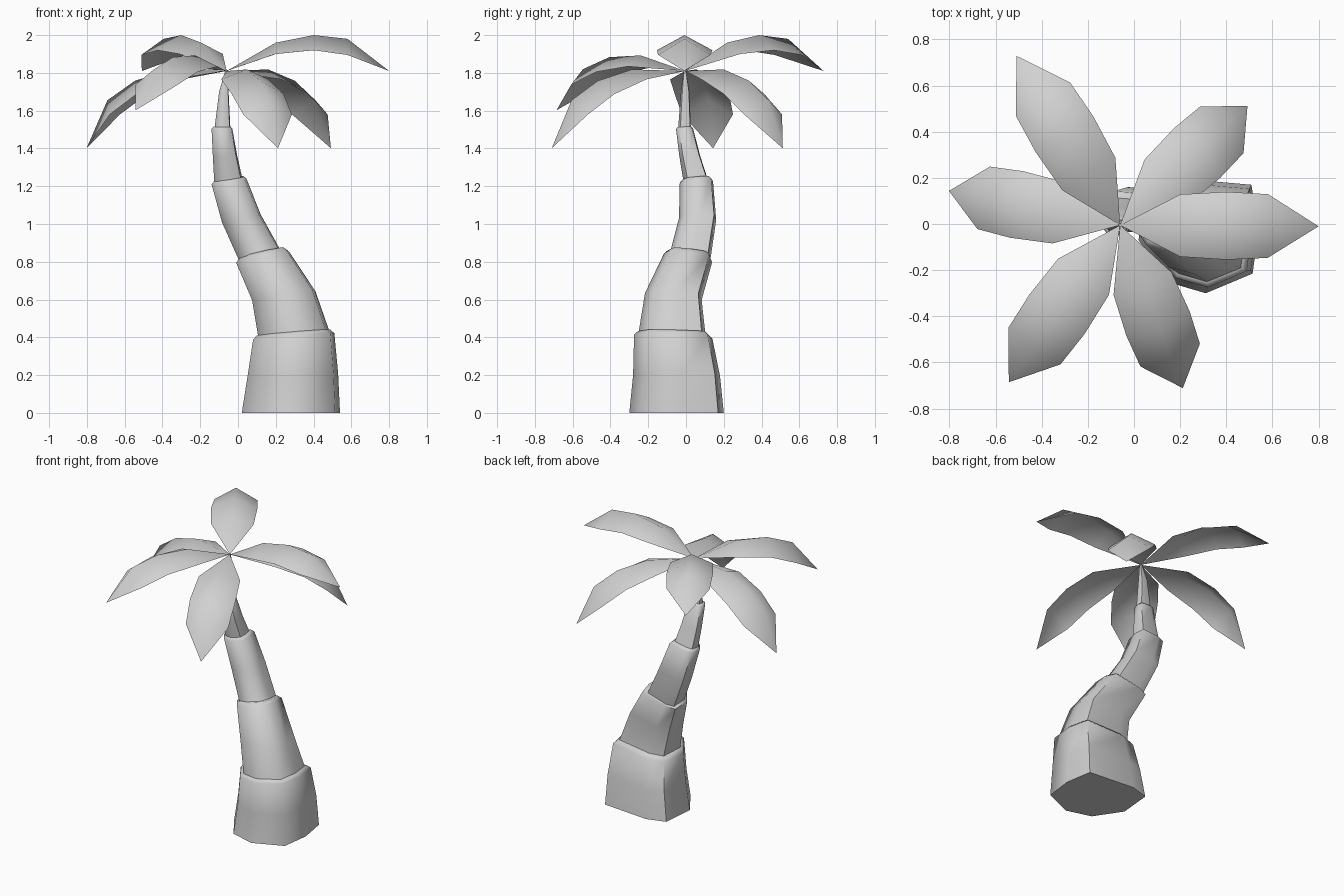
import bpy, bmesh, math
from mathutils import Matrix, Vector

if "Cube" in bpy.data.objects:
    bpy.data.objects.remove(bpy.data.objects["Cube"], do_unlink=True)

grey = bpy.data.materials.new("light_grey")
grey.use_nodes = True
COL = (0.64, 0.64, 0.64, 1)
grey.diffuse_color = COL
grey.node_tree.nodes["Principled BSDF"].inputs["Base Color"].default_value = COL


def finish(bm, name, angle):
    if name.startswith("trunk"):
        bmesh.ops.recalc_face_normals(bm, faces=bm.faces)
    mesh = bpy.data.meshes.new(name)
    bm.to_mesh(mesh)
    bm.free()
    mesh.materials.append(grey)
    ob = bpy.data.objects.new(name, mesh)
    bpy.context.collection.objects.link(ob)
    bpy.ops.object.select_all(action='DESELECT')
    ob.select_set(True)
    bpy.context.view_layer.objects.active = ob
    bpy.ops.object.shade_smooth_by_angle(angle=math.radians(angle))
    return ob


# Uneven eight-sided trunk cross-section, in units of the half widths
SECTION = [(1, .12), (.88, .88), (-.42, 1), (-.92, .84),
           (-1, -.08), (-.54, -.8), (.12, -1), (.9, -.66)]


def trunk_segment(name, rings, lip=0.02):
    """Each ring: x min, x max, y min, y max, z, slope along x, slope along y."""
    x0, x1, y0, y1, z, sx, sy = rings[-1]
    # rolled-in rim on top
    if lip:
        rings = rings + [(x0 + lip, x1 - lip, y0 + lip, y1 - lip, z + lip, sx, sy)]
    bm = bmesh.new()
    loops = []
    for x0, x1, y0, y1, z, sx, sy in rings:
        cx, cy, rx, ry = (x0 + x1) / 2, (y0 + y1) / 2, (x1 - x0) / 2, (y1 - y0) / 2
        loops.append([bm.verts.new((cx + u * rx, cy + v * ry, z + sx * u * rx + sy * v * ry))
                      for u, v in SECTION])
    for a, b in zip(loops, loops[1:]):
        for i in range(8):
            j = (i + 1) % 8
            bm.faces.new((a[i], a[j], b[j], b[i]))
    bm.faces.new(loops[0][::-1])
    bm.faces.new(loops[-1])
    return finish(bm, name, 60)


# Trunk, from the wide foot to the thin tip
trunk_segment("trunk_base", [
    (.02, .54, -.30, .20, 0, 0, 0),
    (.05, .53, -.28, .18, .20, .04, 0),
    (.08, .51, -.275, .14, .405, .08, -.03)])
trunk_segment("trunk_lower", [
    (.11, .49, -.254, .106, .40, .08, -.03),
    (.075, .41, -.217, .083, .62, .15, -.08),
    (-.01, .27, -.116, .138, .825, .22, -.12)])
trunk_segment("trunk_middle", [
    (.01, .235, -.088, .127, .82, .22, -.12),
    (-.085, .12, -.037, .16, 1.03, .2, 0),
    (-.14, .045, -.033, .143, 1.225, .15, .08)], .015)
trunk_segment("trunk_upper", [
    (-.125, .025, -.012, .12, 1.22, .15, .08),
    (-.133, -.005, -.035, .075, 1.36, .08, .06),
    (-.14, -.03, -.053, .037, 1.505, .0, .05)], .01)
trunk_segment("trunk_tip", [
    (-.125, -.04, -.042, .026, 1.50, 0, .05),
    (-.10, -.05, -.027, .018, 1.70, 0, 0),
    (-.066, -.054, -.012, 0, 1.815, 0, 0)], 0)

# Fronds: distance along, half width, ridge height, edge height
STATIONS = [(.26, .135, .15, .09), (.46, .147, .19, .11), (.64, .138, .17, .085)]
CROWN = Vector((-.06, -.005, 1.81))


def frond(name, tip_x, tip_y, droop):
    bm = bmesh.new()
    root = bm.verts.new((0, 0, 0))
    tip = bm.verts.new((.86, 0, 0))
    rows = [[bm.verts.new(p) for p in ((d, w, e), (d, 0, r), (d, -w, e))]
            for d, w, r, e in STATIONS]
    for k in (0, 1):
        bm.faces.new((root, rows[0][k + 1], rows[0][k]))
        for a, b in zip(rows, rows[1:]):
            bm.faces.new((a[k], a[k + 1], b[k + 1], b[k]))
        bm.faces.new((rows[-1][k], rows[-1][k + 1], tip))
    yaw = math.atan2(tip_y - CROWN.y, tip_x - CROWN.x)
    bm.transform(Matrix.Translation(CROWN) @ Matrix.Rotation(yaw, 4, 'Z')
                 @ Matrix.Rotation(math.radians(droop), 4, 'Y'))
    return finish(bm, name, 120)


for name, x, y, droop in [
        ("frond_left", .80, -.01, 0),
        ("frond_back_left", .50, .52, 28.4),
        ("frond_back_right", -.51, .73, 0),
        ("frond_right", -.81, .145, 28.4),
        ("frond_front_right", -.535, -.675, 14),
        ("frond_front_left", .215, -.72, 28.4)]:
    frond(name, x, y, droop)
